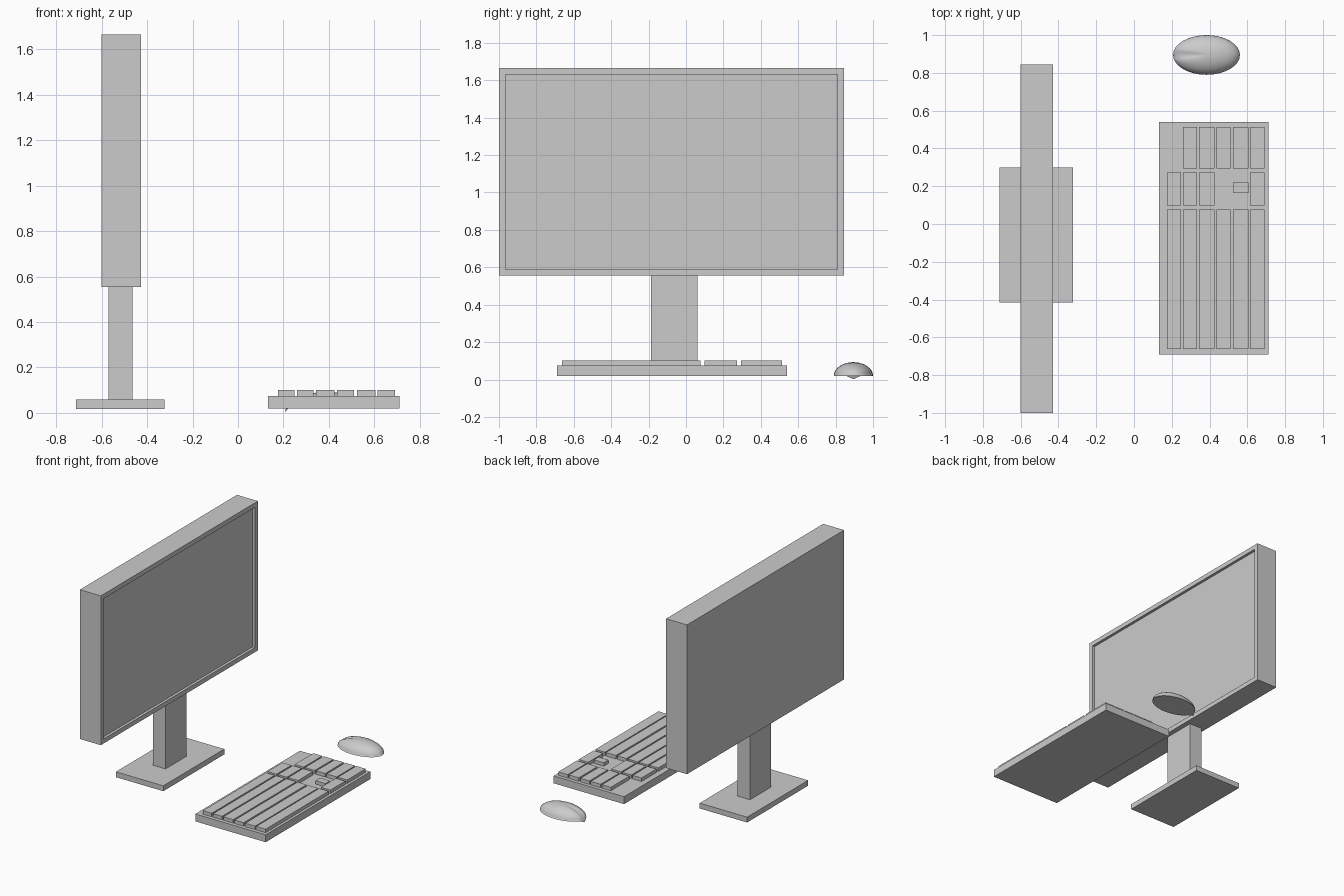
import bpy, bmesh
from math import exp
from mathutils import Matrix, Vector

if "Cube" in bpy.data.objects:
    bpy.data.objects.remove(bpy.data.objects["Cube"])


def finish(bm, name):
    bmesh.ops.recalc_face_normals(bm, faces=bm.faces)
    mesh = bpy.data.meshes.new(name)
    bm.to_mesh(mesh)
    bm.free()
    obj = bpy.data.objects.new(name, mesh)
    bpy.context.collection.objects.link(obj)
    return obj


def add_box(bm, x, y, z):
    """Add a box to bm from (min, max) pairs."""
    lo, hi = Vector((x[0], y[0], z[0])), Vector((x[1], y[1], z[1]))
    mat = Matrix.Translation((lo + hi) / 2) @ Matrix.Diagonal((*(hi - lo), 1))
    bmesh.ops.create_cube(bm, size=1, matrix=mat)


def box(name, x, y, z):
    bm = bmesh.new()
    add_box(bm, x, y, z)
    return finish(bm, name)


# Monitor: screen side faces +x, inset and pushed in behind the bezel
bm = bmesh.new()
add_box(bm, (-0.60, -0.428), (-1.0, 0.845), (0.555, 1.665))
bm.normal_update()
screen = max(bm.faces, key=lambda f: f.calc_center_median().x)
bmesh.ops.inset_region(bm, faces=[screen], thickness=0.048)
ring = bmesh.ops.extrude_discrete_faces(bm, faces=[screen])["faces"][0]
bmesh.ops.translate(bm, verts=ring.verts, vec=(-0.02, 0, 0))
finish(bm, "monitor")

# Stand
box("stand_neck", (-0.57, -0.465), (-0.187, 0.062), (0.058, 0.556))
box("stand_base", (-0.713, -0.323), (-0.416, 0.30), (0.018, 0.058))

# Keyboard body
box("keyboard_body", (0.132, 0.711), (-0.69, 0.539), (0.02, 0.075))

# Keys: six rows along x, three blocks along y, plus one small arrow key
rows = [(0.175, 0.248), (0.259, 0.333), (0.343, 0.425),
        (0.436, 0.51), (0.523, 0.605), (0.613, 0.691)]
blocks = [((-0.663, 0.077), range(6)),
          ((0.098, 0.273), (0, 1, 2, 5)),
          ((0.295, 0.513), range(1, 6))]
bm = bmesh.new()
for span, used in blocks:
    for i in used:
        add_box(bm, rows[i], span, (0.074, 0.101))
add_box(bm, rows[4], (0.165, 0.219), (0.074, 0.101))
finish(bm, "keys")

# Mouse: smooth half ellipsoid with a shallow groove at its -x end
bm = bmesh.new()
bmesh.ops.create_uvsphere(bm, u_segments=32, v_segments=16, radius=1)
geom = bm.verts[:] + bm.edges[:] + bm.faces[:]
cut = bmesh.ops.bisect_plane(bm, geom=geom, plane_co=(0, 0, 0),
                             plane_no=(0, 0, -1), clear_outer=True)
bmesh.ops.holes_fill(bm, edges=[e for e in bm.edges if e.is_boundary])
for v in bm.verts:
    x, y, z = v.co
    dip = 0.018 * exp(-(y / 0.12) ** 2) * min(1, max(0, -x)) if abs(y) < 0.3 else 0
    v.co = (0.384 + 0.177 * x, 0.895 + 0.105 * y, 0.02 + 0.073 * z - dip)
mouse = finish(bm, "mouse")
for p in mouse.data.polygons:
    p.use_smooth = True
